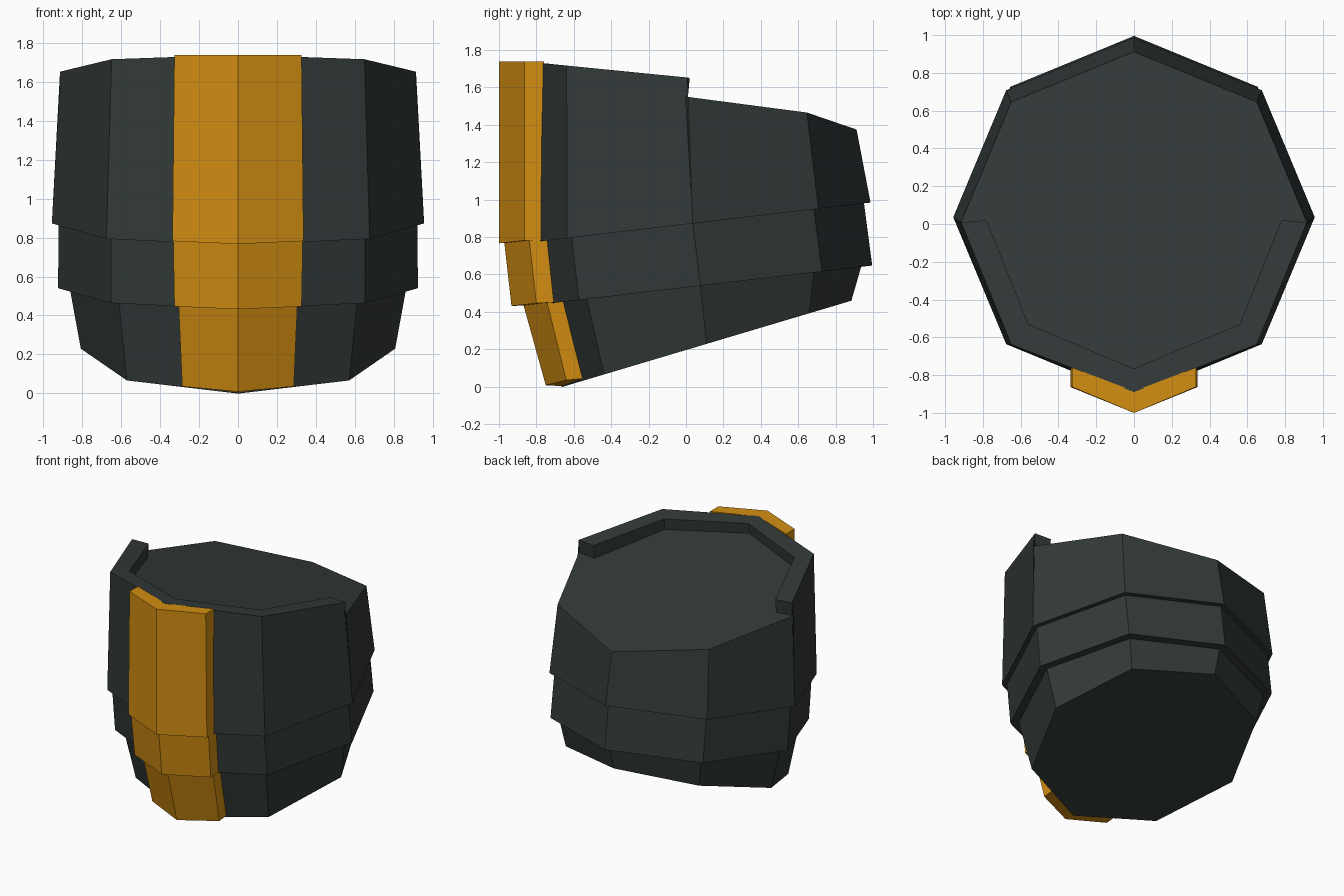
import bpy, bmesh, math

if "Cube" in bpy.data.objects:
    bpy.data.objects.remove(bpy.data.objects["Cube"])


def material(name, rgb):
    m = bpy.data.materials.new(name)
    m.diffuse_color = (*rgb, 1)
    m.use_nodes = True
    m.node_tree.nodes["Principled BSDF"].inputs["Base Color"].default_value = m.diffuse_color
    return m


DARK = material("dark slate", (0.032, 0.042, 0.040))
ORANGE = material("amber", (0.65, 0.27, 0.006))


def finish(name, bm, mat):
    bmesh.ops.recalc_face_normals(bm, faces=bm.faces)
    mesh = bpy.data.meshes.new(name)
    bm.to_mesh(mesh)
    bm.free()
    mesh.materials.append(mat)
    ob = bpy.data.objects.new(name, mesh)
    bpy.context.collection.objects.link(ob)
    return ob


def half_ring(pts):
    """Mirror front-to-back points of the right side into a full loop."""
    return pts + [(-x, y, z) for x, y, z in reversed(pts) if x > 0]


def tilted_ring(yc, zc, r, tilt):
    """Octagon leaning up towards the back, starting at the front corner."""
    t = math.radians(tilt)
    out = []
    for i in range(8):
        a = i * math.pi / 4
        d = -r * math.cos(a)
        out.append((r * math.sin(a), yc + d * math.cos(t), zc + d * math.sin(t)))
    return out


# --- Body: three stepped octagonal bands, recessed top with a front rim ---
bm = bmesh.new()


def add(pts):
    return [bm.verts.new(p) for p in pts]


def loft(a, b, idx=range(8)):
    for i in idx:
        j = (i + 1) % 8
        bm.faces.new((a[i], a[j], b[j], b[i]))


rings = [add(tilted_ring(*p)) for p in (
    (0.11, 0.229, 0.808, 16.6),
    (0.077, 0.54, 0.865, 6.7),
    (0.077, 0.54, 0.925, 6.7),
    (0.036, 0.873, 0.922, 6.7),
    (0.036, 0.873, 0.957, 6.7))]
bm.faces.new(rings[0])
for a, b in zip(rings, rings[1:]):
    loft(a, b)

# top outline: high rim in front, lower floor edge at the back
top = add(half_ring([(0, -0.89, 1.74), (0.65, -0.638, 1.717), (0.915, 0.008, 1.653),
                     (0.65, 0.646, 1.466), (0, 0.912, 1.375)]))
low_r, low_l = add([(0.92, -0.002, 1.551), (-0.92, -0.002, 1.551)])
loft(rings[-1], top, (0, 1, 6, 7))
back = top[:2] + [low_r] + top[3:6] + [low_l] + top[7:]
loft(rings[-1], back, (2, 3, 4, 5))

# rim top, inner wall and end faces (indices run left side - front - right side)
inner = [(-0.78, 0.02, 1.65), (-0.56, -0.53, 1.705), (0, -0.765, 1.73),
         (0.56, -0.53, 1.705), (0.78, 0.02, 1.65)]
inner_top = add(inner)
inner_low = add([(x, y - 0.01, 1.55 - 0.131 * y) for x, y, z in inner])
outer = [top[6], top[7], top[0], top[1], top[2]]
for i in range(4):
    bm.faces.new((outer[i], outer[i + 1], inner_top[i + 1], inner_top[i]))
    bm.faces.new((inner_top[i], inner_top[i + 1], inner_low[i + 1], inner_low[i]))
for k, low in ((0, low_l), (4, low_r)):
    bm.faces.new((outer[k], inner_top[k], inner_low[k], low))
bm.faces.new(inner_low + [low_r, top[3], top[4], top[5], low_l])
finish("barrel_body", bm, DARK)


# --- Front stripe: one raised chevron plate per band ---
def stripe(name, bottom, top_):
    """Each end: half width, then (y, z) of outer centre, outer side, inner side, inner centre."""
    bm = bmesh.new()
    loops = []
    for w, oc, os_, is_, ic in (bottom, top_):
        loops.append([bm.verts.new(p) for p in (
            (0, *oc), (w, *os_), (w, *is_), (0, *ic), (-w, *is_), (-w, *os_))])
    a, b = loops
    for i in range(6):
        j = (i + 1) % 6
        bm.faces.new((a[i], a[j], b[j], b[i]))
    for l in loops:
        bm.faces.new(l[:4])
        bm.faces.new([l[0], l[3], l[4], l[5]])
    finish(name, bm, ORANGE)


stripe("upper_stripe",
       (0.337, (-1.0, 0.767), (-0.863, 0.782), (-0.77, 0.785), (-0.905, 0.77)),
       (0.327, (-1.0, 1.74), (-0.863, 1.738), (-0.76, 1.738), (-0.885, 1.738)))
stripe("middle_stripe",
       (0.327, (-0.933, 0.432), (-0.80, 0.446), (-0.705, 0.452), (-0.835, 0.435)),
       (0.333, (-0.972, 0.775), (-0.838, 0.785), (-0.74, 0.79), (-0.87, 0.775)))
stripe("lower_stripe",
       (0.287, (-0.75, 0.008), (-0.64, 0.035), (-0.55, 0.043), (-0.66, 0.003)),
       (0.305, (-0.87, 0.44), (-0.742, 0.449), (-0.655, 0.455), (-0.775, 0.44)))
